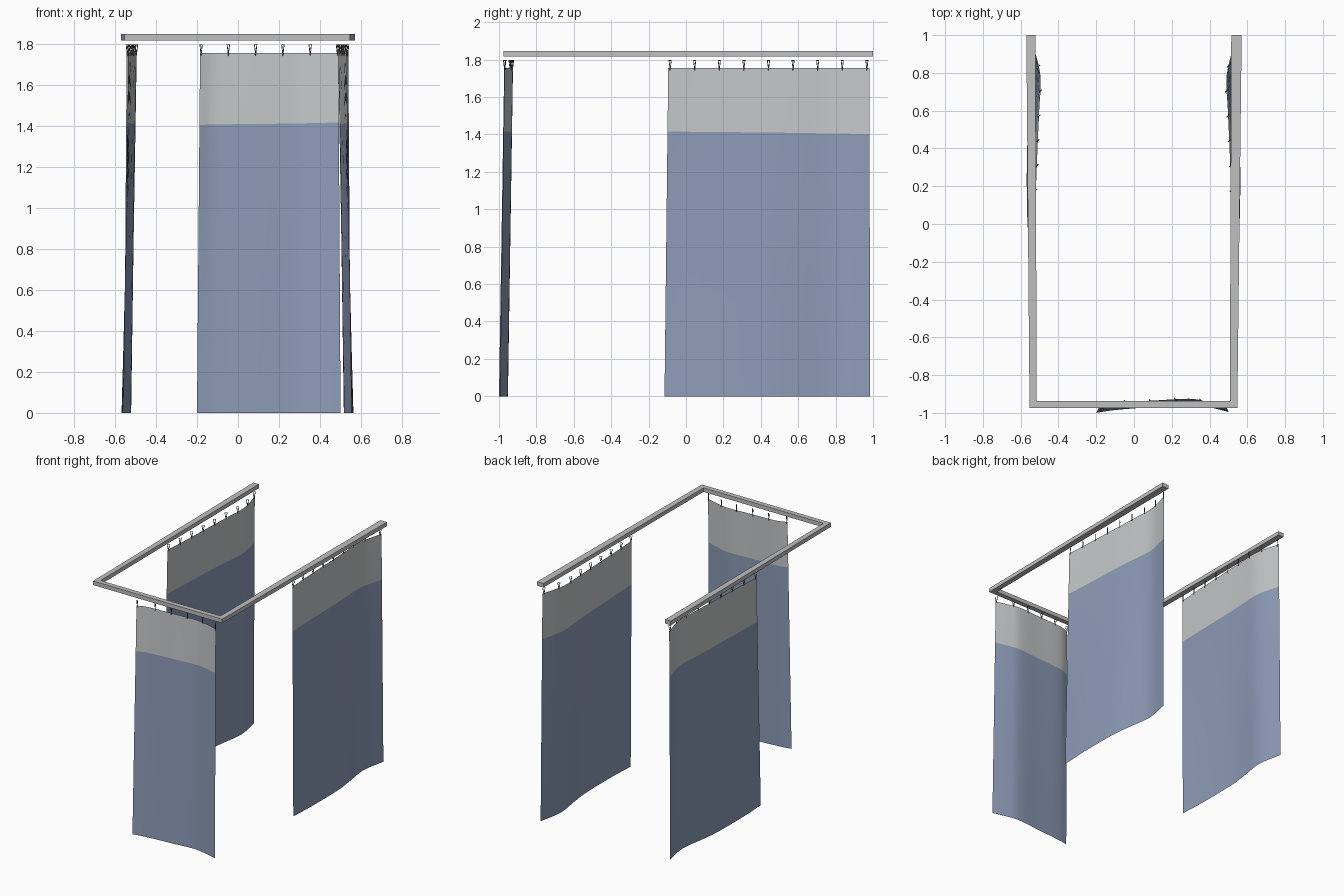
import bpy, bmesh, math
from mathutils import Vector

if "Cube" in bpy.data.objects:
    bpy.data.objects.remove(bpy.data.objects["Cube"])


def material(name, rgb):
    m = bpy.data.materials.new(name)
    m.diffuse_color = (*rgb, 1)
    m.use_nodes = True
    m.node_tree.nodes["Principled BSDF"].inputs["Base Color"].default_value = m.diffuse_color
    return m


CLOTH_TOP = material("pale grey mesh", (0.56, 0.58, 0.59))
CLOTH = material("dusty blue cloth", (0.27, 0.335, 0.48))
RAIL = material("grey metal", (0.53, 0.53, 0.53))
HOOK = material("dark steel", (0.10, 0.10, 0.10))


def finish(bm, name, mats, smooth=False):
    me = bpy.data.meshes.new(name)
    bm.to_mesh(me)
    bm.free()
    for m in mats:
        me.materials.append(m)
    if smooth:
        me.shade_smooth()
    ob = bpy.data.objects.new(name, me)
    bpy.context.collection.objects.link(ob)
    return ob


def spline(pts, n=4):
    """Smooth curve through plan points."""
    p = [Vector(q) for q in pts]
    p = [2 * p[0] - p[1]] + p + [2 * p[-1] - p[-2]]
    out = []
    for i in range(1, len(p) - 2):
        a, b, c, d = p[i - 1:i + 3]
        for k in range(n):
            t = k / n
            out.append(0.5 * (2 * b + (c - a) * t + (2 * a - 5 * b + 4 * c - d) * t * t
                              + (3 * b - a - 3 * c + d) * t ** 3))
    return out + [p[-2]]


TOP_Z = 1.755


def curtain(name, low, high, seam):
    """Hanging sheet between a bottom and a top plan curve; seam = heights at both ends."""
    lo, hi = spline(low), spline(high)
    n = len(lo)
    bm = bmesh.new()
    cols = []
    for i in range(n):
        s = seam[0] + (seam[1] - seam[0]) * i / (n - 1)
        zs = [0, s / 3, s * 2 / 3, s, TOP_Z]
        cols.append([bm.verts.new((*lo[i].lerp(hi[i], z / TOP_Z), z)) for z in zs])
    for a, b in zip(cols, cols[1:]):
        for j in range(4):
            f = bm.faces.new((a[j], b[j], b[j + 1], a[j + 1]))
            f.material_index = 1 if j < 3 else 0
    finish(bm, name, [CLOTH_TOP, CLOTH], True)
    return hi


def hooks(name, line, axis, places):
    """Thin teardrop wire loops through the top hem."""
    cu = bpy.data.curves.new(name, 'CURVE')
    cu.dimensions = '3D'
    cu.bevel_depth = 0.0028
    cu.bevel_resolution = 0
    loop = [(0, 1.743), (0.003, 1.765), (0.008, 1.795), (-0.008, 1.795), (-0.003, 1.765)]
    for t in places:
        # find the hem point at this place along the curtain
        for a, b in zip(line, line[1:]):
            if (a[axis] - t) * (b[axis] - t) <= 0:
                c = a.lerp(b, (t - a[axis]) / (b[axis] - a[axis]))
                break
        else:
            c = min(line, key=lambda q: abs(q[axis] - t))
        sp = cu.splines.new('POLY')
        sp.points.add(len(loop) - 1)
        sp.use_cyclic_u = True
        for p, (d, z) in zip(sp.points, loop):
            off = d * 0.75
            p.co = (c.x + off, c.y + (off if axis else -off), z, 1)
    cu.materials.append(HOOK)
    ob = bpy.data.objects.new(name, cu)
    bpy.context.collection.objects.link(ob)


# U-shaped ceiling rail, arms splaying slightly towards the back
outline = [(-.57, 1), (-.553, -.975), (.547, -.975), (.57, 1),
           (.515, 1), (.507, -.937), (-.515, -.937), (-.522, 1)]
bm = bmesh.new()
lo = [bm.verts.new((x, y, 1.816)) for x, y in outline]
hi = [bm.verts.new((x, y, 1.847)) for x, y in outline]
for i in range(8):
    j = (i + 1) % 8
    bm.faces.new((lo[i], lo[j], hi[j], hi[i]))
for ring in (lo, hi):
    for q in ((0, 1, 6, 7), (1, 2, 5, 6), (2, 3, 4, 5)):
        bm.faces.new([ring[k] for k in q])
bmesh.ops.recalc_face_normals(bm, faces=bm.faces)
finish(bm, "rail", [RAIL])

# Front curtain, bowed back in the middle
line = curtain("front_curtain",
               [(-.2, -1), (-.1, -.985), (.1, -.968), (.29, -.952), (.4, -.97), (.5, -.995)],
               [(-.185, -.972), (-.1, -.945), (.1, -.935), (.29, -.925), (.38, -.94), (.49, -.97)],
               (1.404, 1.416))
hooks("front_hooks", line, 0, [-.18 + .133 * i for i in range(6)])

# Side curtains, mirrored
for side, s, dx in (("left", -1, .005), ("right", 1, 0)):
    low = [(.552, -.115), (.562, .1), (.56, .42), (.54, .6), (.516, .79), (.55, .985)]
    high = [(.53, -.095), (.518, .1), (.505, .42), (.497, .6), (.491, .79), (.538, .98)]
    line = curtain(side + "_curtain", [(s * (x + dx), y) for x, y in low],
                   [(s * (x + dx), y) for x, y in high], (1.416, 1.402))
    hooks(side + "_hooks", line, 1, [-.085 + .1315 * i for i in range(9)])
